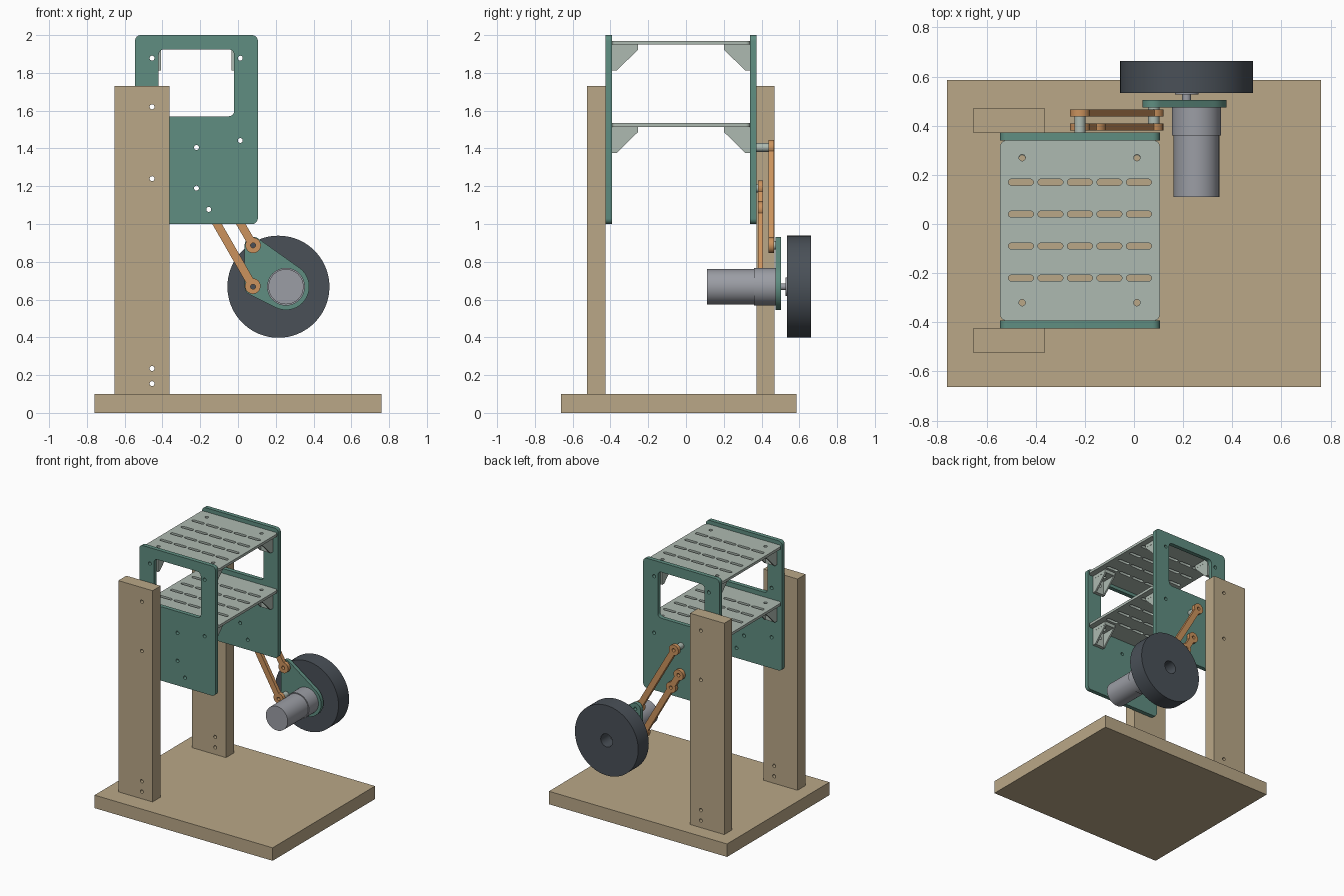
import bpy, bmesh, math
from mathutils import Matrix, Vector

if "Cube" in bpy.data.objects:
    bpy.data.objects.remove(bpy.data.objects["Cube"], do_unlink=True)

made = []


def material(name, rgb):
    m = bpy.data.materials.new(name)
    m.use_nodes = True
    m.diffuse_color = (*rgb, 1)
    m.node_tree.nodes["Principled BSDF"].inputs["Base Color"].default_value = (*rgb, 1)
    return m


WOOD = material("wood", (0.49, 0.39, 0.245))
GREEN = material("green panel", (0.115, 0.27, 0.22))
PALE = material("pale grey green", (0.42, 0.49, 0.44))
ORANGE = material("orange link", (0.60, 0.29, 0.11))
METAL = material("grey metal", (0.33, 0.34, 0.375))
RUBBER = material("dark rubber", (0.068, 0.081, 0.097))


# Outlines in a flat plane
def circle(x, y, r, n=24):
    return [(x + r * math.cos(2 * math.pi * i / n), y + r * math.sin(2 * math.pi * i / n))
            for i in range(n)]


def rounded(x0, x1, y0, y1, r=0.0, n=6):
    if not r:
        return [(x0, y0), (x1, y0), (x1, y1), (x0, y1)]
    corners = [(x1 - r, y1 - r), (x0 + r, y1 - r), (x0 + r, y0 + r), (x1 - r, y0 + r)]
    return [(cx + r * math.cos(a), cy + r * math.sin(a))
            for q, (cx, cy) in enumerate(corners)
            for a in [(q + i / n) * math.pi / 2 for i in range(n + 1)]]


def hull(points):
    def half(pts):
        out = []
        for p in pts:
            while len(out) > 1 and ((out[-1][0] - out[-2][0]) * (p[1] - out[-2][1])
                                    - (out[-1][1] - out[-2][1]) * (p[0] - out[-2][0])) <= 0:
                out.pop()
            out.append(p)
        return out[:-1]
    pts = sorted(points)
    return half(pts) + half(pts[::-1])


def link_outline(a, b, lobes, r=0.041, w=0.022):
    """Bar from a to b that swells to a round eye at each lobe distance."""
    a, b = Vector(a), Vector(b)
    d = (b - a).normalized()
    side = Vector((-d.y, d.x))
    s_values = sorted({round(s + r * math.cos(math.pi * i / 16), 5)
                       for s in lobes for i in range(17)})
    first, last = lobes[0], lobes[-1]

    def width(s):
        eye = max(math.sqrt(max(r * r - (s - c) ** 2, 0)) for c in lobes)
        return max(eye, w) if first < s < last else eye
    top = [a + d * s + side * width(s) for s in s_values]
    low = [a + d * s - side * width(s) for s in s_values[1:-1]]
    return [tuple(p) for p in top + low[::-1]]


# Axis along which an outline is extruded; outlines are (x,y), (x,z) or (y,z)
AXES = {"z": Matrix.Identity(3),
        "y": Matrix(((1, 0, 0), (0, 0, 1), (0, 1, 0))),
        "x": Matrix(((0, 0, 1), (1, 0, 0), (0, 1, 0)))}


def slab(name, mat, axis, lo, hi, outline, holes=()):
    cu = bpy.data.curves.new(name, "CURVE")
    cu.dimensions = "2D"
    cu.fill_mode = "BOTH"
    cu.extrude = (hi - lo) / 2
    for loop in [outline, *holes]:
        sp = cu.splines.new("POLY")
        sp.points.add(len(loop) - 1)
        for p, (x, y) in zip(sp.points, loop):
            p.co = (x, y, 0, 1)
        sp.use_cyclic_u = True
    tmp = bpy.data.objects.new(name + " curve", cu)
    bpy.context.collection.objects.link(tmp)
    dg = bpy.context.evaluated_depsgraph_get()
    me = bpy.data.meshes.new_from_object(tmp.evaluated_get(dg))
    bpy.data.objects.remove(tmp, do_unlink=True)
    bpy.data.curves.remove(cu)
    bm = bmesh.new()
    bm.from_mesh(me)
    bmesh.ops.remove_doubles(bm, verts=bm.verts, dist=0.00005)
    for v in bm.verts:
        v.co.z += (lo + hi) / 2
        v.co = AXES[axis] @ v.co
    bmesh.ops.recalc_face_normals(bm, faces=bm.faces)
    bm.to_mesh(me)
    bm.free()
    me.name = name
    me.materials.clear()
    me.materials.append(mat)
    ob = bpy.data.objects.new(name, me)
    bpy.context.collection.objects.link(ob)
    made.append(ob)
    return ob


HOLE = 0.013
BOLT_X = (-0.455, 0.012)
SHELVES = (1.95, 1.514)
PANELS = {"front": (-0.425, -0.393), "back": (0.34, 0.372)}
POSTS = {"front": (-0.523, -0.425), "back": (0.372, 0.469)}

# Wooden stand
slab("base_board", WOOD, "z", 0, 0.1, rounded(-0.76, 0.76, -0.663, 0.585))
post_holes = [(-0.455, z) for z in (0.155, 0.235, 1.24, 1.62)]
for side, (lo, hi) in POSTS.items():
    slab(side + "_post", WOOD, "y", lo, hi, rounded(-0.655, -0.363, 0.1, 1.73),
         [circle(x, z, HOLE) for x, z in post_holes])

# Side panels with window and bolt holes
upper_a, upper_b, stop = (-0.22, 1.405), (-0.22, 1.19), (-0.155, 1.077)
panel_holes = [upper_a, upper_b, stop] + post_holes[2:]
panel_holes += [(x, z - 0.072) for x in BOLT_X for z in SHELVES]
for side, (lo, hi) in PANELS.items():
    slab(side + "_panel", GREEN, "y", lo, hi, rounded(-0.545, 0.105, 1.0, 2.0, 0.03),
         [rounded(-0.42, -0.02, 1.57, 1.925, 0.03)] + [circle(x, z, HOLE) for x, z in panel_holes])

# Slotted shelves
slots = [rounded(x - 0.051, x + 0.051, y - 0.0125, y + 0.0125, 0.0124)
         for x in [-0.46 + 0.12 * i for i in range(5)]
         for y in [0.17 - 0.13 * j for j in range(4)]]
shelf_bolts = [circle(x, y, HOLE) for x in BOLT_X for y in (0.27, -0.32)]
for label, z in zip(("upper", "lower"), SHELVES):
    slab(label + "_shelf", PALE, "z", z, z + 0.02,
         rounded(-0.545, 0.105, -0.393, 0.34, 0.025), slots + shelf_bolts)

# Corner bracket, built once then copied under every shelf corner
parts = [slab("bracket", PALE, "z", -0.026, 0, rounded(-0.047, 0.047, 0, 0.14),
              [circle(0, 0.073, HOLE)]),
         slab("bracket_wall", PALE, "y", 0, 0.026, rounded(-0.047, 0.047, -0.138, -0.026),
              [circle(0, -0.072, HOLE)])]
for x in (-0.046, 0.034):
    parts.append(slab("bracket_gusset", PALE, "x", x, x + 0.012,
                      [(0.026, -0.026), (0.14, -0.026), (0.026, -0.138)]))
bm = bmesh.new()
for p in parts:
    bm.from_mesh(p.data)
    made.remove(p)
bracket = bpy.data.meshes.new("bracket")
bm.to_mesh(bracket)
bm.free()
bracket.materials.append(PALE)
for p in parts:
    bpy.data.objects.remove(p, do_unlink=True)
for label, z in zip(("upper", "lower"), SHELVES):
    for x in BOLT_X:
        for side, y, turn in (("front", -0.393, 0), ("back", 0.34, math.pi)):
            ob = bpy.data.objects.new(f"{label}_{side}_bracket", bracket)
            ob.location = (x, y, z)
            ob.rotation_euler.z = turn
            bpy.context.collection.objects.link(ob)
            made.append(ob)

# Parallel links and their spacers
lower_a, lower_b = (0.08, 0.887), (0.08, 0.668)
length = (Vector(lower_a) - Vector(upper_a)).length
slab("upper_link", ORANGE, "y", 0.437, 0.466, link_outline(upper_a, lower_a, [0, length]),
     [circle(*p, HOLE) for p in (upper_a, lower_a)])
slab("lower_link", ORANGE, "y", 0.38, 0.408, link_outline(upper_b, lower_b, [0, 0.13, length]),
     [circle(*p, HOLE) for p in (upper_b, stop, lower_b)])
for name, p, lo, hi in (("upper_link_spacer", upper_a, 0.372, 0.437),
                        ("lower_link_washer", upper_b, 0.372, 0.38),
                        ("upper_link_washer", lower_a, 0.466, 0.475),
                        ("lower_link_spacer", lower_b, 0.408, 0.475)):
    slab(name, PALE, "y", lo, hi, circle(*p, 0.023), [circle(*p, HOLE)])

# Motor carrier plate
motor, axle = (0.254, 0.668), (0.214, 0.668)
slab("motor_plate", GREEN, "y", 0.475, 0.504,
     hull(circle(*motor, 0.123, 64) + circle(*lower_a, 0.045, 32) + circle(*lower_b, 0.045, 32)),
     [circle(*p, HOLE) for p in (lower_a, lower_b)])

# Motor, gearbox and drive shaft
for name, centre, r, lo, hi in (("motor", motor, 0.093, 0.11, 0.36),
                                ("gearbox", motor, 0.1, 0.36, 0.475),
                                ("drive_shaft", axle, 0.018, 0.504, 0.57),
                                ("wheel_hub", axle, 0.048, 0.526, 0.56)):
    slab(name, METAL, "y", lo, hi, circle(*centre, r, 48))

# Wheel with open bore
slab("wheel", RUBBER, "y", 0.534, 0.663, circle(*axle, 0.27, 96), [circle(*axle, 0.05, 48)])

# Smooth round walls, keep edges sharp
bpy.ops.object.select_all(action="DESELECT")
for ob in made:
    ob.select_set(True)
bpy.context.view_layer.objects.active = made[0]
bpy.ops.object.shade_smooth_by_angle(angle=math.radians(30))
